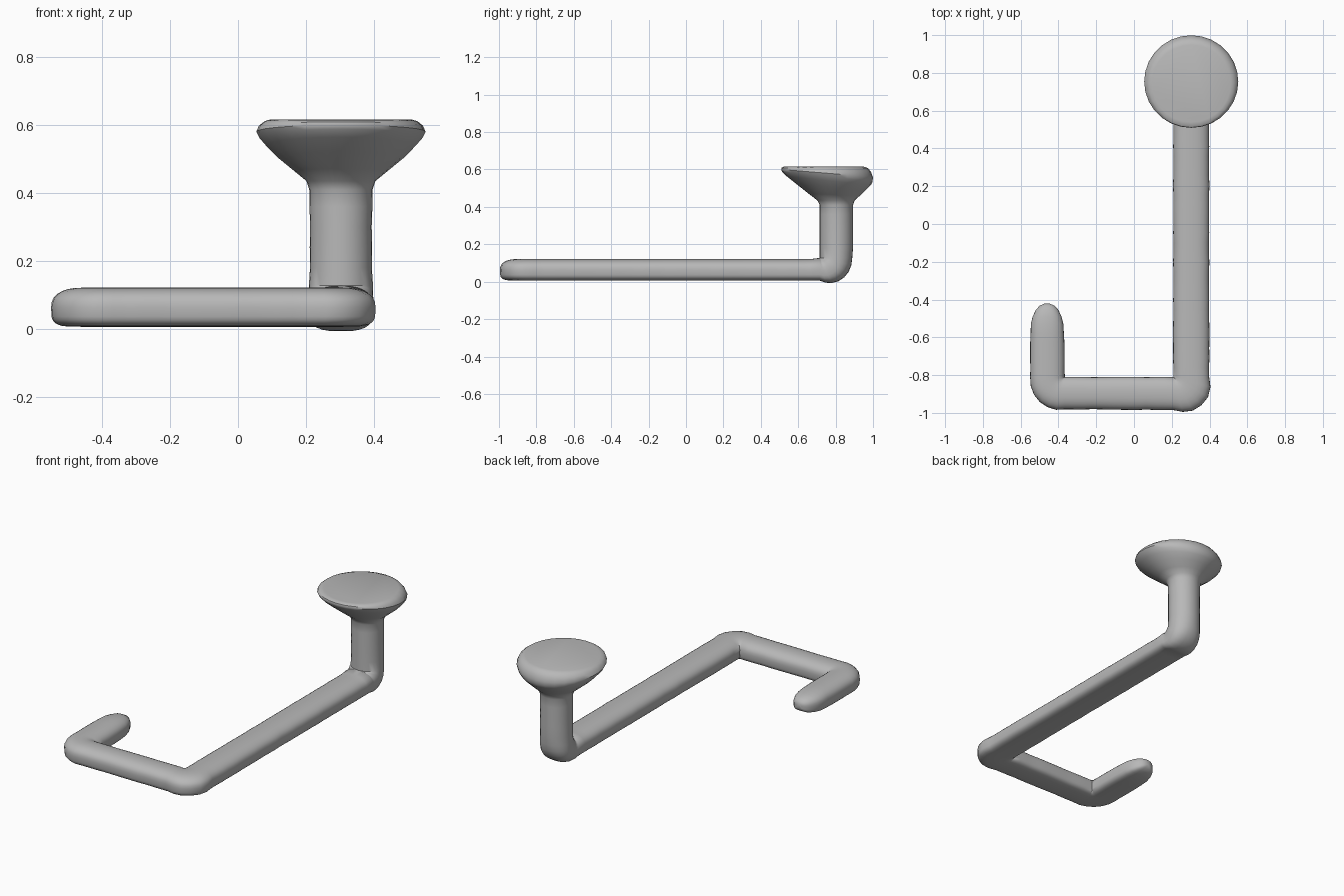
import bpy, bmesh, math, random
from mathutils import Vector

random.seed(4)
SIDES = 28
UP = Vector((0, 0, 1))
rings = []  # each ring: bottom centre, half-width vector, height vector, flatness of the underside


def flat_ring(inner, outward, width, height=0.115, base=0.006):
    """Section of a lying bar, from its inner edge out."""
    d = Vector((outward[0], outward[1], 0)).normalized()
    p = Vector((inner[0], inner[1], base)) + d * width / 2
    rings.append((p, d * width / 2, UP * height, 0.5))


def straight(start, end, outward, w0, w1, count):
    for i in range(1, count):
        t = i / count
        p = Vector(start).lerp(Vector(end), t)
        flat_ring(p, outward, w0 + (w1 - w0) * t)


def corner(pivot, first, last, w0, w1, bulge):
    """Fan of sections around the inner corner of a bend."""
    for i in range(7):
        t = i / 6
        a = math.radians(first + (last - first) * t)
        width = w0 + (w1 - w0) * t + bulge * math.sin(math.pi * t)
        flat_ring(pivot, (math.cos(a), math.sin(a)), width)


def disc_ring(y, z, ry, rx, tilt=0):
    """Section of the upright post and its flared head."""
    rings.append((Vector((0.303, y + ry, z - tilt)), Vector((rx, 0, 0)),
                  Vector((0, -2 * ry, 2 * tilt)), 1))


# Rounded tip of the hook
for y, width, height in ((-0.422, 0.03, 0.03), (-0.432, 0.08, 0.06),
                         (-0.455, 0.12, 0.085), (-0.49, 0.155, 0.1),
                         (-0.53, 0.175, 0.11)):
    flat_ring((-0.46 + width / 2, y), (-1, 0), width, height, 0.006 + (0.115 - height) / 2)

# Hook, front bar and long bar with their two bends
left, right = (-0.366, -0.81), (0.208, -0.81)
straight((-0.372, -0.53), left, (-1, 0), 0.175, 0.184, 6)
corner(left, 180, 270, 0.184, 0.17, 0.012)
straight(left, right, (0, -1), 0.17, 0.175, 12)
corner(right, 270, 360, 0.175, 0.19, 0.03)
straight(right, (0.208, 0.715), (1, 0), 0.19, 0.19, 30)

# Upward bend at the back
pivot = Vector((0.303, 0.715, 0.127))
for i in range(8):
    t = i / 7
    a = t * math.pi / 2
    reach = 0.121 + 0.053 * t + 0.016 * math.sin(math.pi * t)
    d = Vector((0, math.sin(a), -math.cos(a)))
    rings.append((pivot + d * reach, Vector((0.095, 0, 0)), -d * reach, 0.5 + 0.5 * t))

# Upright post
for z in (0.18, 0.24, 0.3, 0.36, 0.41):
    disc_ring(0.804, z, 0.089, 0.092)

# Flared head, leaning slightly to the front
for y, z, r, tilt in ((0.802, 0.435, 0.1, 0), (0.792, 0.465, 0.137, 0.006),
                      (0.776, 0.505, 0.184, 0.016), (0.763, 0.54, 0.225, 0.024),
                      (0.756, 0.562, 0.242, 0.026), (0.754, 0.58, 0.245, 0.02),
                      (0.75, 0.598, 0.239, 0.011), (0.747, 0.611, 0.226, 0.004),
                      (0.744, 0.616, 0.205, 0)):
    disc_ring(y, z, r, r, tilt)

# Skin all sections into one continuous body
bm = bmesh.new()
loops = []
for base, side, height, flatness in rings:
    loop = []
    wobble = 1 + random.uniform(-0.018, 0.018)
    for k in range(SIDES):
        a = math.tau * k / SIDES
        c, s = math.cos(a), math.sin(a)
        power = flatness if s < 0 else 0.85
        if flatness == 1:
            power = 1
        u = 0.5 + 0.5 * math.copysign(abs(s) ** power, s)
        across = math.copysign(abs(c) ** power, c) * wobble
        loop.append(bm.verts.new(base + side * across + height * u))
    loops.append(loop)
for a, b in zip(loops, loops[1:]):
    for k in range(SIDES):
        n = (k + 1) % SIDES
        bm.faces.new((a[k], a[n], b[n], b[k]))
bm.faces.new(loops[0])
bm.faces.new(loops[-1])
bmesh.ops.remove_doubles(bm, verts=bm.verts, dist=0.0005)
bmesh.ops.recalc_face_normals(bm, faces=bm.faces)

cube = bpy.data.objects.get("Cube")
if cube:
    bpy.data.objects.remove(cube, do_unlink=True)

mesh = bpy.data.meshes.new("bent_hook_with_flared_head")
bm.to_mesh(mesh)
bm.free()
body = bpy.data.objects.new("bent_hook_with_flared_head", mesh)
bpy.context.collection.objects.link(body)

# Plain grey finish
grey = bpy.data.materials.new("plain grey")
grey.use_nodes = True
colour = (0.48, 0.48, 0.48, 1)
grey.diffuse_color = colour
grey.node_tree.nodes["Principled BSDF"].inputs["Base Color"].default_value = colour
mesh.materials.append(grey)

bpy.context.view_layer.objects.active = body
body.select_set(True)
bpy.ops.object.shade_smooth_by_angle(angle=math.radians(40))
